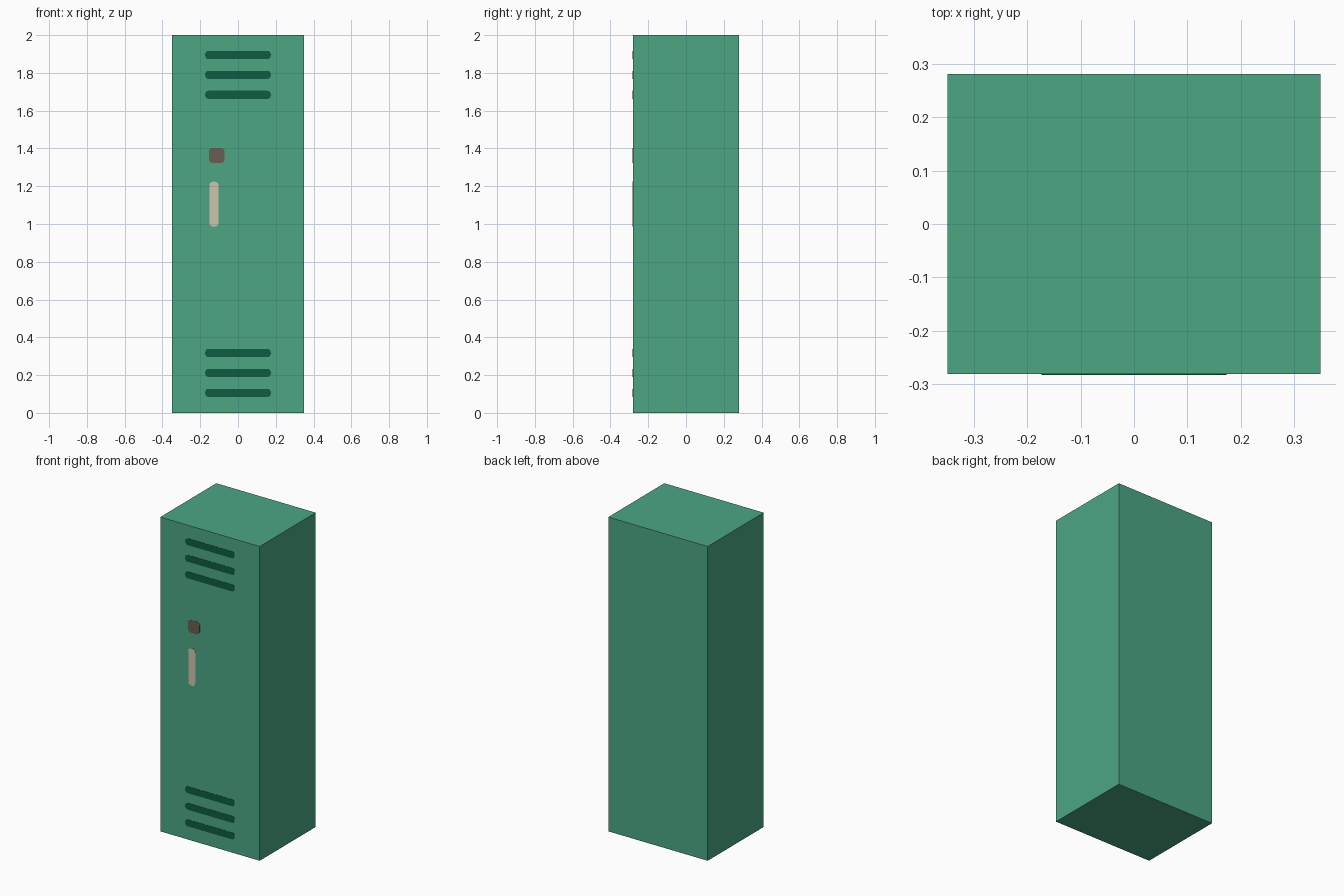
import bpy, bmesh, math

if "Cube" in bpy.data.objects:
    bpy.data.objects.remove(bpy.data.objects["Cube"])

W, D, H = 0.70, 0.563, 2.0
PLATE = 0.0015


def material(name, rgb):
    def lin(c):
        c /= 255
        return c / 12.92 if c <= 0.04045 else ((c + 0.055) / 1.055) ** 2.4
    m = bpy.data.materials.new(name)
    m.diffuse_color = (*[lin(c) for c in rgb], 1)
    m.use_nodes = True
    m.node_tree.nodes["Principled BSDF"].inputs["Base Color"].default_value = m.diffuse_color
    return m


green = material("locker green", (76, 166, 132))
dark = material("vent dark green", (14, 92, 65))
brown = material("lock brown", (104, 94, 80))
cream = material("handle cream", (205, 197, 174))


def add_object(name, bm, mat):
    bmesh.ops.recalc_face_normals(bm, faces=bm.faces)
    me = bpy.data.meshes.new(name)
    bm.to_mesh(me)
    bm.free()
    me.materials.append(mat)
    ob = bpy.data.objects.new(name, me)
    bpy.context.collection.objects.link(ob)
    return ob


def plate(name, cx, cz, w, h, r, mat, seg=4):
    """Thin rounded rectangle lying on the front face."""
    bm = bmesh.new()
    verts = []
    for i, (sx, sz) in enumerate([(1, 1), (-1, 1), (-1, -1), (1, -1)]):
        for k in range(seg + 1):
            a = math.pi / 2 * (i + k / seg)
            verts.append(bm.verts.new((cx + sx * (w / 2 - r) + r * math.cos(a), -D / 2,
                                       cz + sz * (h / 2 - r) + r * math.sin(a))))
    face = bm.faces.new(verts)
    ext = bmesh.ops.extrude_face_region(bm, geom=[face])
    moved = [v for v in ext["geom"] if isinstance(v, bmesh.types.BMVert)]
    bmesh.ops.translate(bm, verts=moved, vec=(0, -PLATE, 0))
    return add_object(name, bm, mat)


# Locker body
bm = bmesh.new()
bmesh.ops.create_cube(bm, size=1)
bmesh.ops.scale(bm, vec=(W, D, H), verts=bm.verts)
bmesh.ops.translate(bm, vec=(0, 0, H / 2), verts=bm.verts)
add_object("locker_body", bm, green)

# Vent slots, top and bottom groups of three
for group, top in (("upper", 1.895), ("lower", 0.317)):
    for i in range(3):
        plate(f"{group}_vent_{i + 1}", 0, top - 0.1055 * i, 0.348, 0.043, 0.018, dark)

# Lock and handle
plate("lock", -0.113, 1.363, 0.083, 0.08, 0.02, brown)
plate("handle", -0.127, 1.105, 0.049, 0.238, 0.02, cream)
